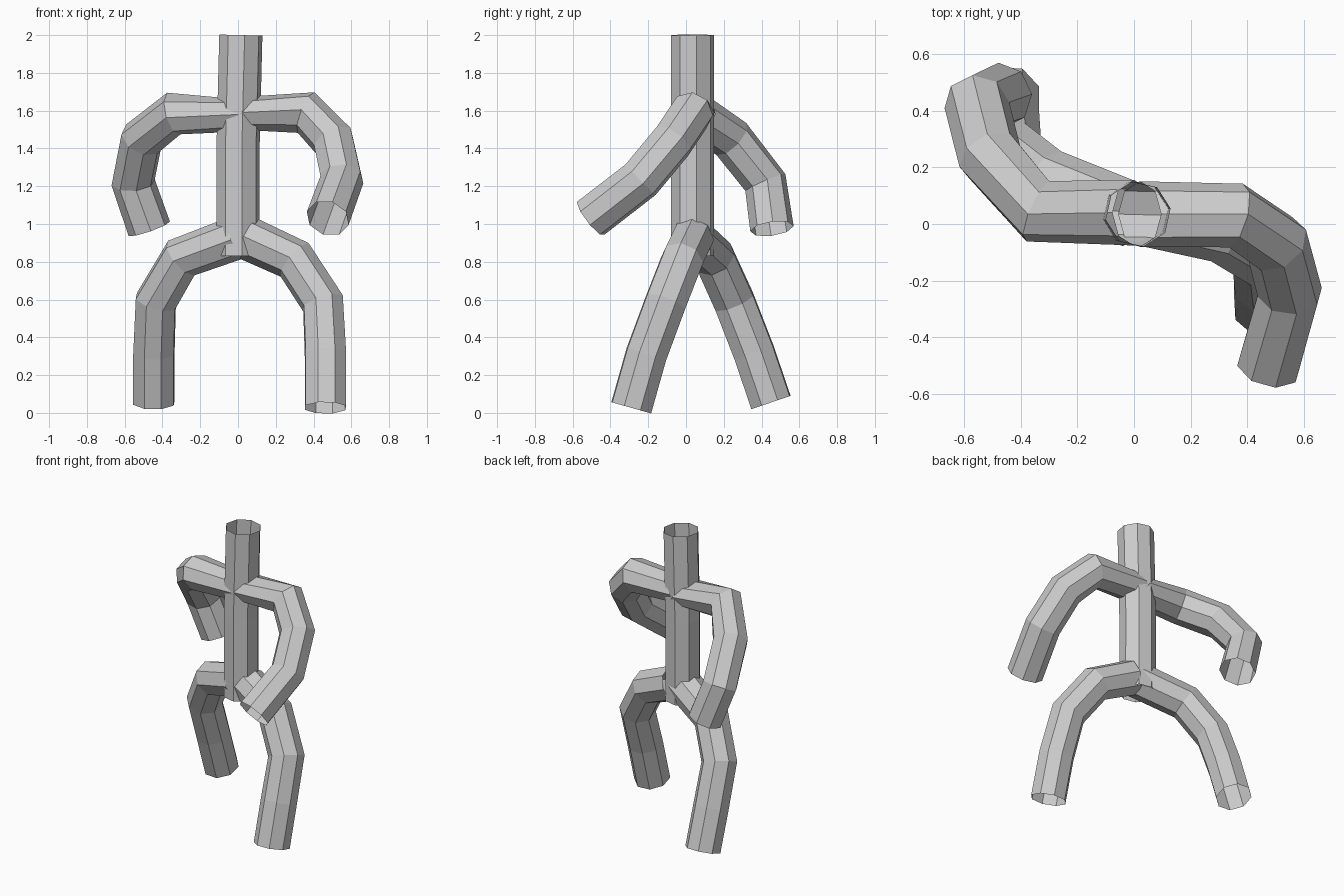
import bpy, math
from mathutils import Vector

if "Cube" in bpy.data.objects:
    bpy.data.objects.remove(bpy.data.objects["Cube"])

SIDES = 8
R = 0.116


def tube(name, pts, phase=0.0, start=None):
    """Open eight-sided tube along a path, rings tilted to the bisector at bends."""
    pts = [Vector(p) for p in pts]
    segs = [(b - a).normalized() for a, b in zip(pts, pts[1:])]
    tans = [Vector(start).normalized() if start else segs[0]]
    tans += [(a + b).normalized() for a, b in zip(segs, segs[1:])]
    tans.append(segs[-1])
    ref = Vector((0, 1, 0))
    u = (ref - tans[0] * ref.dot(tans[0])).normalized()
    verts, faces = [], []
    for i, (p, t) in enumerate(zip(pts, tans)):
        if i:
            u = tans[i - 1].rotation_difference(t) @ u
        v = t.cross(u)
        for k in range(SIDES):
            a = phase + 2 * math.pi * k / SIDES
            verts.append(p + R * (math.cos(a) * u + math.sin(a) * v))
    for i in range(len(pts) - 1):
        for k in range(SIDES):
            n = (k + 1) % SIDES
            a, b = i * SIDES, (i + 1) * SIDES
            faces.append((a + k, a + n, b + n, b + k))
    mesh = bpy.data.meshes.new(name)
    mesh.from_pydata(verts, [], faces)
    ob = bpy.data.objects.new(name, mesh)
    bpy.context.collection.objects.link(ob)
    return ob


# Torso with neck, one straight open tube
tube("torso", [(0.0, 0.035, 0.83), (0.0, 0.035, 1.4), (0.015, 0.035, 2.0)], math.radians(10))

# Arms: one swings back, the other forward
tube("left_arm", [(0, 0.04, 1.58), (-0.34, 0.045, 1.585), (-0.51, 0.24, 1.45),
                  (-0.555, 0.42, 1.22), (-0.47, 0.455, 0.975)], start=(-0.75, 0, -0.65))
tube("right_arm", [(0.02, 0.035, 1.59), (0.36, 0.03, 1.59), (0.505, -0.07, 1.44),
                   (0.55, -0.24, 1.235), (0.475, -0.505, 1.03)], start=(0.75, 0, -0.65))

# Legs in a walking stance
tube("left_leg", [(0, 0.03, 0.93), (-0.3, 0.15, 0.82), (-0.435, 0.255, 0.59),
                  (-0.445, 0.36, 0.32), (-0.445, 0.45, 0.055)])
tube("right_leg", [(0.05, 0.035, 0.925), (0.3, -0.02, 0.81), (0.45, -0.11, 0.58),
                   (0.463, -0.21, 0.31), (0.463, -0.29, 0.027)])
